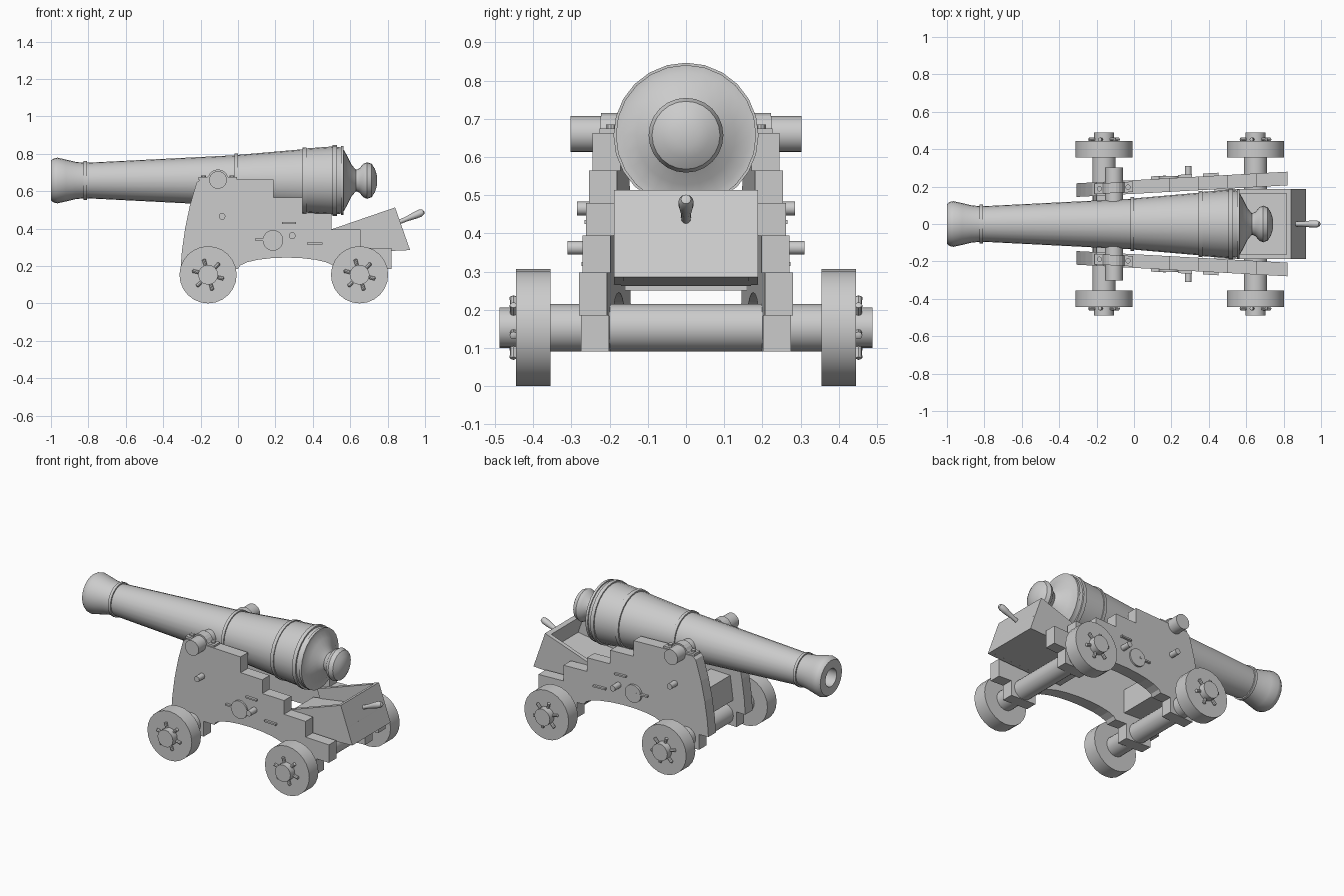
import bpy, bmesh
from math import pi, sin, cos, radians
from mathutils import Matrix, Vector

if "Cube" in bpy.data.objects:
    bpy.data.objects.remove(bpy.data.objects["Cube"])


def finish(name, bm, smooth=False):
    bmesh.ops.remove_doubles(bm, verts=bm.verts, dist=1e-5)
    bmesh.ops.recalc_face_normals(bm, faces=bm.faces)
    me = bpy.data.meshes.new(name)
    bm.to_mesh(me)
    bm.free()
    ob = bpy.data.objects.new(name, me)
    bpy.context.collection.objects.link(ob)
    if smooth:
        bpy.ops.object.select_all(action='DESELECT')
        ob.select_set(True)
        bpy.context.view_layer.objects.active = ob
        bpy.ops.object.shade_smooth_by_angle(angle=radians(35))
    return ob


def lathe(name, pts, mat, n=24):
    """Spin (distance, radius) points round the local x axis."""
    bm = bmesh.new()
    rings = [[bm.verts.new(mat @ Vector((a, r * sin(2 * pi * i / n), r * cos(2 * pi * i / n))))
              for i in range(n)] for a, r in pts]
    for p, q in zip(rings, rings[1:]):
        for i in range(n):
            j = (i + 1) % n
            bm.faces.new((p[i], p[j], q[j], q[i]))
    return finish(name, bm, True)


def along_y(name, x, z, r, y0, y1, n=24):
    mat = Matrix.Translation((x, 0, z)) @ Matrix.Rotation(pi / 2, 4, 'Z')
    return lathe(name, [(y0, 0), (y0, r), (y1, r), (y1, 0)], mat, n)


def prism(name, pts, ya, yb):
    """Extrude an xz outline between two y functions of x."""
    bm = bmesh.new()
    a = [bm.verts.new((x, ya(x), z)) for x, z in pts]
    b = [bm.verts.new((x, yb(x), z)) for x, z in pts]
    bm.faces.new(a)
    bm.faces.new(b[::-1])
    for i in range(len(pts)):
        j = (i + 1) % len(pts)
        bm.faces.new((a[i], b[i], b[j], a[j]))
    return finish(name, bm)


def rect(x0, x1, z0, z1):
    return [(x0, z0), (x1, z0), (x1, z1), (x0, z1)]


def inner(x):
    return 0.145 + 0.055 * (x + 0.3)


# Barrel with reinforcing rings, knob and bore
AX = 0.657
lathe("barrel", [
    (-0.45, 0), (-0.45, 0.055), (-1, 0.055), (-1, 0.107), (-0.985, 0.118), (-0.965, 0.122),
    (-0.92, 0.112), (-0.87, 0.1), (-0.825, 0.095), (-0.825, 0.103), (-0.808, 0.103),
    (-0.808, 0.095), (-0.018, 0.135), (-0.018, 0.144), (0.0, 0.144), (0.0, 0.137),
    (0.345, 0.167), (0.345, 0.176), (0.367, 0.178), (0.367, 0.172), (0.505, 0.182),
    (0.505, 0.19), (0.528, 0.19), (0.528, 0.18), (0.55, 0.177), (0.55, 0.184),
    (0.565, 0.184), (0.565, 0.165), (0.585, 0.13), (0.605, 0.088), (0.63, 0.057),
    (0.65, 0.065), (0.668, 0.088), (0.69, 0.098), (0.715, 0.089), (0.733, 0.06),
    (0.742, 0.03), (0.744, 0)], Matrix.Translation((0, 0, AX)))
along_y("trunnions", -0.107, AX + 0.003, 0.047, -0.302, 0.302)

# Stepped cheek outline with curved front and arched underside
cheek = [(-0.307, 0.185), (-0.3, 0.28), (-0.283, 0.4), (-0.258, 0.52), (-0.222, 0.645), (-0.2, 0.663),
         (0.19, 0.663), (0.19, 0.565), (0.345, 0.565), (0.345, 0.48), (0.5, 0.48), (0.5, 0.395),
         (0.655, 0.395), (0.655, 0.297), (0.822, 0.297), (0.822, 0.185), (0.52, 0.185)]
cheek += [(0.26 + 0.26 * cos(pi * i / 10), 0.185 + 0.06 * sin(pi * i / 10)) for i in range(1, 11)]

# Strap outline over the trunnion
strap = [(-0.21, 0.66), (-0.21, 0.675), (-0.165, 0.675)]
strap += [(-0.107 - 0.056 * cos(radians(t)), 0.66 + 0.056 * sin(radians(t))) for t in range(20, 161, 20)]
strap += [(-0.05, 0.675), (-0.005, 0.675), (-0.005, 0.66)]

for s, side in ((-1, "right"), (1, "left")):
    def face(d, s=s):
        return lambda x: s * (inner(x) + d)

    prism("cheek_" + side, cheek, face(0), face(0.073))
    prism("trunnion_strap_" + side, strap, face(0.01), face(0.066))
    for bx in (-0.185, -0.032):
        y = s * (inner(bx) + 0.037)
        lathe("strap_bolt_" + side, [(0, 0), (0, 0.014), (0.015, 0.014), (0.015, 0)],
              Matrix.Translation((bx, y, 0.67)) @ Matrix.Rotation(-pi / 2, 4, 'Y'), 10)

    # Side fittings
    along_y("front_bolt_" + side, -0.085, 0.465, 0.018, s * 0.2, s * 0.285, 12)
    along_y("rear_bolt_" + side, 0.29, 0.362, 0.018, s * 0.2, s * 0.31, 12)
    along_y("side_disc_" + side, 0.187, 0.337, 0.055, s * 0.22, s * 0.257)
    for bx, bz, w in ((0.13, 0.342, 0.04), (0.272, 0.43, 0.038), (0.41, 0.32, 0.042)):
        prism("side_bar_" + side, rect(bx - w, bx + w, bz - 0.005, bz + 0.005), face(0.06), face(0.088))

    # Axle blocks, wheels, hubs and wheel pins
    for wx, end in ((-0.16, "front"), (0.65, "rear")):
        tag = end + "_" + side
        prism("axle_block_" + tag, rect(wx - 0.085, wx + 0.085, 0.09, 0.187), face(0), face(0.073))
        along_y("wheel_" + tag, wx, 0.153, 0.153, s * 0.355, s * 0.445)
        along_y("hub_" + tag, wx, 0.153, 0.053, s * 0.44, s * 0.488, 16)
        for k in range(6):
            mat = (Matrix.Translation((wx, s * 0.452, 0.153))
                   @ Matrix.Rotation(k * pi / 3 + 0.25, 4, 'Y') @ Matrix.Translation((0.068, 0, 0)))
            lathe("wheel_pin_" + tag, [(-0.015, 0), (-0.015, 0.009), (0.015, 0.01), (0.02, 0)], mat, 8)

    # Tray side wall
    prism("tray_wall_" + side, [(0.43, 0.372), (0.84, 0.513), (0.92, 0.285), (0.47, 0.265)],
          lambda x, s=s: s * 0.163, lambda x, s=s: s * 0.188)

for wx, end in ((-0.16, "front"), (0.65, "rear")):
    along_y(end + "_axle", wx, 0.153, 0.062, -0.36, 0.36)

# Tray floor, tray back, and front crosspiece between the cheeks
prism("tray_floor", [(0.4, 0.262), (0.915, 0.285), (0.885, 0.385), (0.4, 0.31)],
      lambda x: -0.17, lambda x: 0.17)
prism("tray_back", [(0.815, 0.504), (0.84, 0.513), (0.92, 0.285), (0.89, 0.284)],
      lambda x: -0.187, lambda x: 0.187)
prism("front_crosspiece", [(-0.22, 0.25), (-0.06, 0.25), (-0.06, 0.4), (-0.2, 0.4)],
      lambda x: -inner(x) - 0.01, lambda x: inner(x) + 0.01)

# Handle at the back of the tray
lathe("tray_handle", [(0, 0), (0, 0.012), (0.05, 0.013), (0.1, 0.019), (0.13, 0.02),
                      (0.148, 0.013), (0.153, 0)],
      Matrix.Translation((0.855, 0, 0.432)) @ Matrix.Rotation(-0.4, 4, 'Y'), 12)
